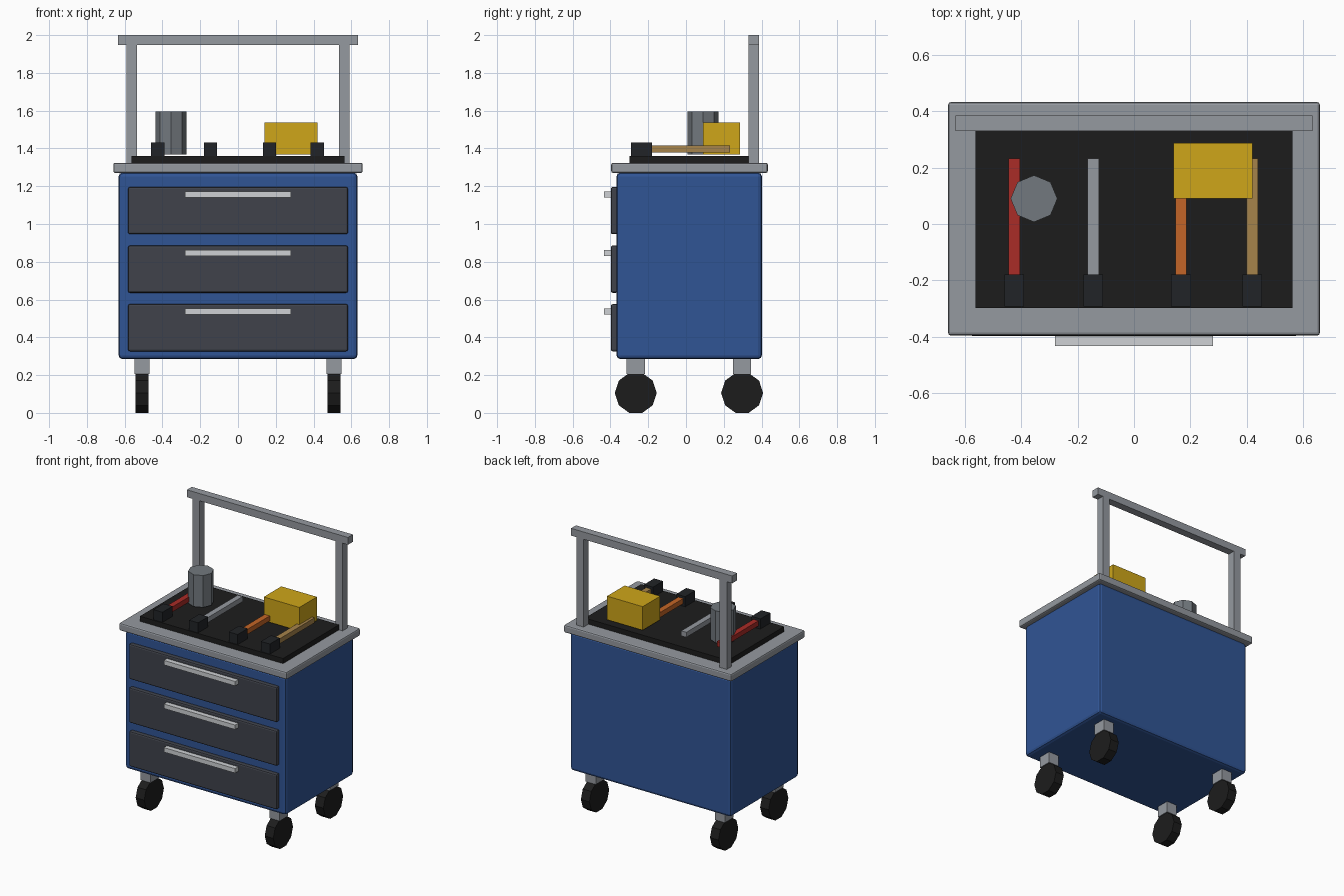
import bpy
import math

if "Cube" in bpy.data.objects:
    bpy.data.objects.remove(bpy.data.objects["Cube"])


def material(name, r, g, b):
    m = bpy.data.materials.new(name)
    m.diffuse_color = (r, g, b, 1)
    m.use_nodes = True
    m.node_tree.nodes["Principled BSDF"].inputs["Base Color"].default_value = m.diffuse_color
    return m


BLUE = material("blue_paint", 0.03, 0.09, 0.30)
CHARCOAL = material("charcoal", 0.05, 0.055, 0.07)
STEEL = material("steel", 0.30, 0.32, 0.35)
DARK_STEEL = material("dark_steel", 0.17, 0.19, 0.21)
BRIGHT = material("bright_metal", 0.62, 0.64, 0.66)
RUBBER = material("rubber", 0.012, 0.012, 0.012)
GRIP = material("grip_black", 0.015, 0.017, 0.02)
YELLOW = material("yellow", 0.62, 0.38, 0.01)
RED = material("red", 0.40, 0.025, 0.02)
ORANGE = material("orange", 0.55, 0.13, 0.02)
WOOD = material("wood", 0.38, 0.23, 0.07)


def box(name, x, y, z, mat, bevel=0):
    """Box from (min, max) ranges on each axis, optionally bevelled."""
    bpy.ops.mesh.primitive_cube_add(size=1, location=[sum(r) / 2 for r in (x, y, z)])
    ob = bpy.context.object
    ob.name = name
    ob.scale = [r[1] - r[0] for r in (x, y, z)]
    bpy.ops.object.transform_apply(location=False, rotation=False, scale=True)
    ob.data.materials.append(mat)
    if bevel:
        mod = ob.modifiers.new("edge_bevel", "BEVEL")
        mod.width = bevel
        mod.segments = 2
    return ob


def cylinder(name, sides, radius, depth, loc, mat, rot=(0, 0, 0)):
    bpy.ops.mesh.primitive_cylinder_add(vertices=sides, radius=radius, depth=depth,
                                        location=loc, rotation=rot)
    ob = bpy.context.object
    ob.name = name
    ob.data.materials.append(mat)
    return ob


# Cabinet, worktop and rubber mat
box("cabinet", (-0.632, 0.632), (-0.368, 0.402), (0.285, 1.272), BLUE, 0.02)
box("worktop", (-0.66, 0.66), (-0.396, 0.433), (1.27, 1.324), STEEL, 0.01)
box("worktop_mat", (-0.563, 0.563), (-0.298, 0.332), (1.32, 1.36), RUBBER)

# Drawers with pull handles
for i, z in enumerate((0.451, 0.761, 1.071)):
    box(f"drawer_{i + 1}", (-0.582, 0.582), (-0.398, -0.36),
        (z - 0.125, z + 0.125), CHARCOAL, 0.01)
    box(f"drawer_handle_{i + 1}", (-0.281, 0.281), (-0.433, -0.396),
        (z + 0.07, z + 0.102), BRIGHT)

# Casters
for sx, side in ((-1, "left"), (1, "right")):
    for y, end in ((-0.266, "front"), (0.297, "back")):
        x = sx * 0.508
        cylinder(f"wheel_{end}_{side}", 10, 0.111, 0.067, (x, y, 0.1056), RUBBER,
                 (0, math.pi / 2, 0))
        box(f"caster_mount_{end}_{side}", (x - 0.04, x + 0.04),
            (y - 0.048, y + 0.048), (0.206, 0.29), STEEL)

# Push handle frame
for sx, side in ((-1, "left"), (1, "right")):
    x = sx * 0.563
    box(f"handle_post_{side}", (x - 0.028, x + 0.028), (0.331, 0.386), (1.32, 1.95), STEEL)
box("handle_bar", (-0.634, 0.634), (0.331, 0.386), (1.948, 2.0), STEEL)

# Hand tools laid on the mat
for name, x, mat in (("red", -0.425, RED), ("steel", -0.145, STEEL),
                     ("orange", 0.167, ORANGE), ("wood", 0.42, WOOD)):
    box(f"tool_shaft_{name}", (x - 0.02, x + 0.02), (-0.2, 0.232), (1.379, 1.415), mat)
    box(f"tool_grip_{name}", (x - 0.035, x + 0.035), (-0.292, -0.179), (1.36, 1.432), GRIP)

# Canister and parts box
cylinder("canister", 8, 0.083, 0.227, (-0.355, 0.09, 1.481), DARK_STEEL)
box("parts_box", (0.14, 0.42), (0.09, 0.287), (1.369, 1.537), YELLOW)
